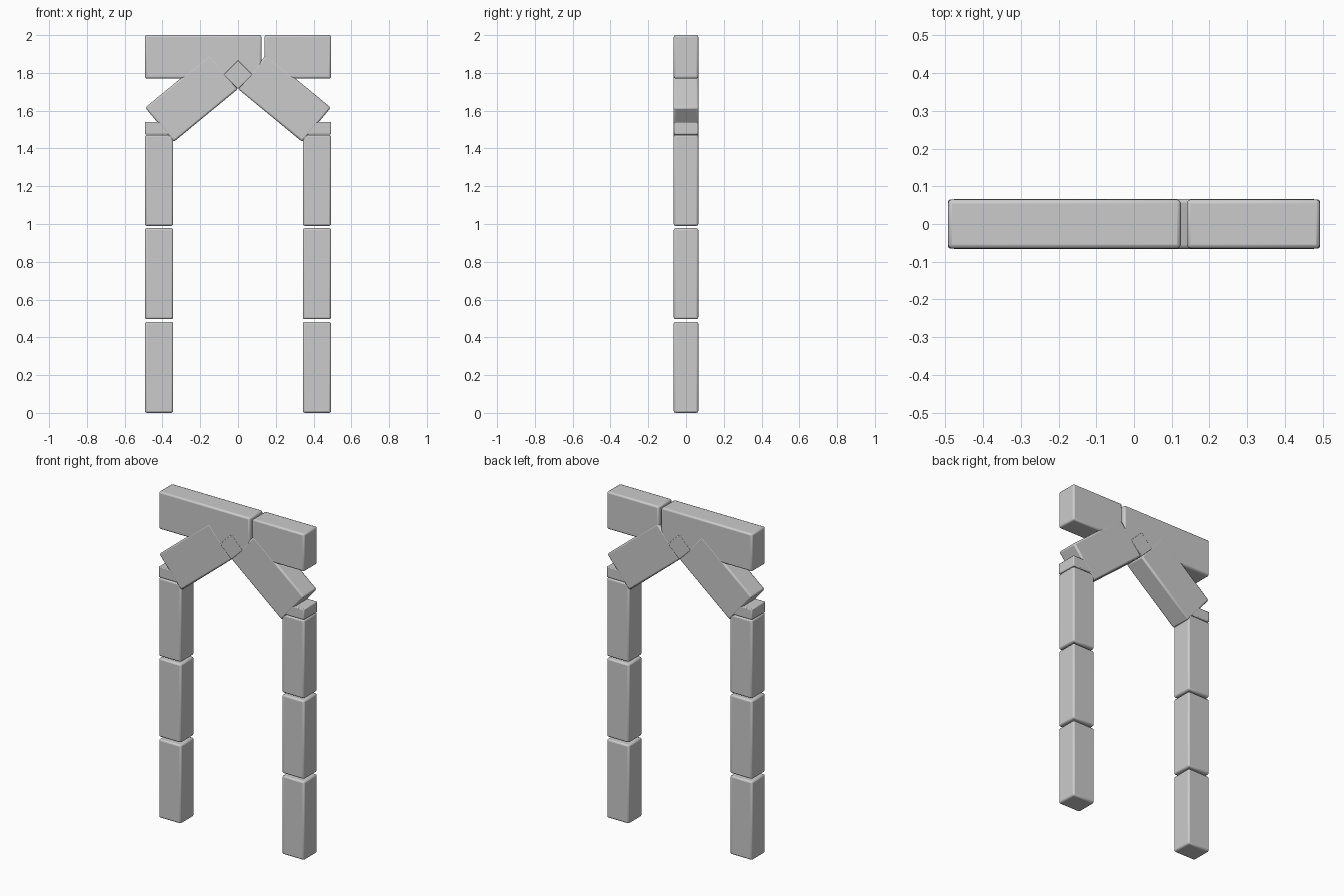
import bpy
from math import radians, sin, cos

if "Cube" in bpy.data.objects:
    bpy.data.objects.remove(bpy.data.objects["Cube"])

HALF = 0.493    # half width of the arch
DEPTH = 0.13


def block(name, cx, cz, sx, sz, angle=0.0, depth=DEPTH, bevel=0.01):
    """Chamfered box in the xz plane; positive angle raises its +x end."""
    bpy.ops.mesh.primitive_cube_add(size=1, location=(cx, 0, cz),
                                    rotation=(0, -radians(angle), 0))
    ob = bpy.context.object
    ob.name = name
    ob.scale = (sx, depth, sz)
    bpy.ops.object.transform_apply(location=False, rotation=False, scale=True)
    mod = ob.modifiers.new("chamfer", 'BEVEL')
    mod.width = bevel
    mod.segments = 2
    return ob


# Both sides: pillar stones, thin cap and slanted brace
TILT, LENGTH, WIDTH = 39.5, 0.442, 0.236
u = (cos(radians(TILT)), sin(radians(TILT)))
for side, s in (("left", -1), ("right", 1)):
    px = s * (HALF - 0.075)
    for i, z0 in enumerate((0.0, 0.496, 0.99)):
        block(f"{side}_pillar_stone_{i + 1}", px, z0 + 0.241, 0.15, 0.482)
    block(f"{side}_pillar_cap", px, 1.507, 0.15, 0.066, bevel=0.005)
    # brace centre measured from its lower outer corner
    bx = 0.341 - u[0] * LENGTH / 2 + u[1] * WIDTH / 2
    bz = 1.434 + u[1] * LENGTH / 2 + u[0] * WIDTH / 2
    block(f"{side}_brace", s * bx, bz, LENGTH, WIDTH, -s * TILT,
          depth=DEPTH + 0.002)

# Lintel: long left stone and short right stone with a narrow joint
for name, x0, x1 in (("long_lintel_stone", -HALF, 0.124),
                     ("short_lintel_stone", 0.14, HALF)):
    block(name, (x0 + x1) / 2, 1.885, x1 - x0, 0.23)

# Small diamond keystone at the apex
block("keystone", 0, 1.791, 0.108, 0.108, 45, depth=DEPTH + 0.003, bevel=0.003)

for ob in bpy.context.scene.objects:
    ob.select_set(True)
bpy.ops.object.shade_smooth_by_angle(angle=radians(35))
